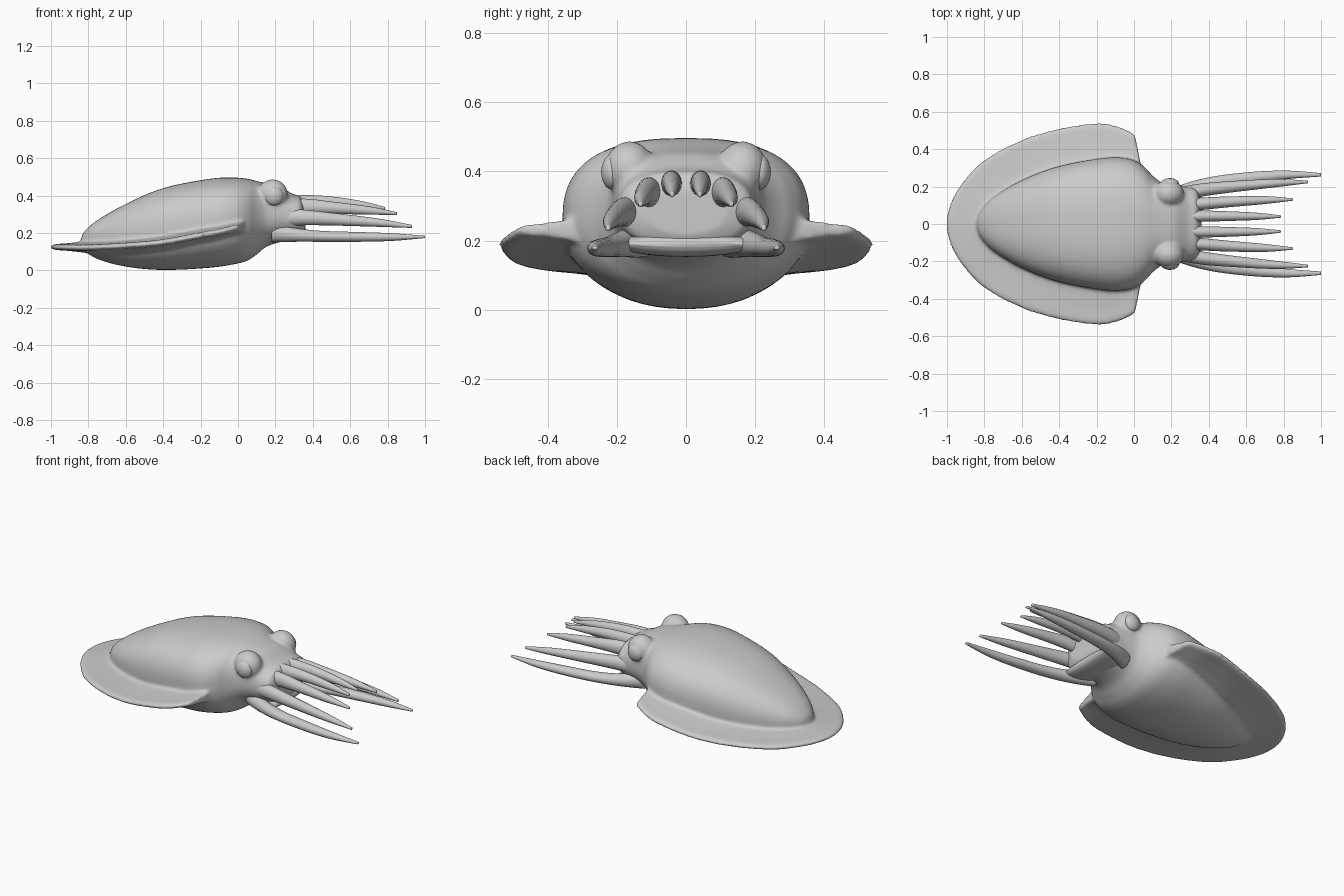
import bpy, bmesh
from math import sin, cos, pi
from mathutils import Vector, Matrix

if "Cube" in bpy.data.objects:
    bpy.data.objects.remove(bpy.data.objects["Cube"])


def resample(rows, n):
    """Smooth (Catmull-Rom) interpolation of station rows."""
    out = []
    for i in range(len(rows) - 1):
        p0, p1, p2, p3 = (rows[max(0, min(len(rows) - 1, i + k))] for k in (-1, 0, 1, 2))
        for s in range(n):
            t = s / n
            out.append([0.5 * (2*b + (c-a)*t + (2*a-5*b+4*c-d)*t*t + (3*b-a-3*c+d)*t**3)
                        for a, b, c, d in zip(p0, p1, p2, p3)])
    return out + [list(rows[-1])]


def loft(bm, rings):
    """Skin closed rings of points and cap both ends."""
    vs = [[bm.verts.new(p) for p in r] for r in rings]
    n = len(vs[0])
    for a, b in zip(vs, vs[1:]):
        for i in range(n):
            bm.faces.new((a[i], a[(i+1) % n], b[(i+1) % n], b[i]))
    bm.faces.new(vs[0][::-1])
    bm.faces.new(vs[-1])


def finish(bm, name):
    bmesh.ops.recalc_face_normals(bm, faces=bm.faces)
    for f in bm.faces:
        f.smooth = True
    me = bpy.data.meshes.new(name)
    bm.to_mesh(me)
    bm.free()
    ob = bpy.data.objects.new(name, me)
    bpy.context.collection.objects.link(ob)
    return ob


def spow(v, e):
    return (1 if v >= 0 else -1) * abs(v) ** e


def body_ring(x, w, top, bot, n=48):
    mid = bot + 0.5 * (top - bot)
    pts = []
    for i in range(n):
        a = 2 * pi * i / n
        c, s = cos(a), sin(a)
        e, h = (0.78, top - mid) if s >= 0 else (0.92, mid - bot)
        pts.append((x, w * spow(c, e), mid + h * spow(s, e)))
    return pts


# mantle and head: x, half width, top z, bottom z
mantle = [(-.84, .02, .17, .13), (-.82, .07, .21, .105), (-.75, .145, .27, .06),
          (-.6, .235, .355, .02), (-.4, .31, .44, .002), (-.15, .355, .49, .014),
          (-.02, .348, .496, .033), (.05, .31, .49, .052), (.1, .258, .478, .085),
          (.15, .222, .466, .125), (.22, .208, .45, .15), (.29, .198, .41, .165),
          (.335, .185, .395, .175), (.36, .12, .35, .215)]
bm = bmesh.new()
loft(bm, [body_ring(*r) for r in resample(mantle, 5)])

# fin skirt: outer x, outer y, inner x, inner y, z
half = [(.005, .475, .05, .25, .232), (-.02, .495, .0, .25, .226), (-.1, .527, -.1, .26, .205),
        (-.2, .541, -.2, .26, .187), (-.4, .512, -.38, .23, .15), (-.6, .452, -.5, .18, .132),
        (-.8, .345, -.6, .13, .122), (-.91, .235, -.66, .09, .122), (-.98, .12, -.69, .045, .124)]
fin = half + [(-1.004, 0, -.7, 0, .125)] + [(a, -b, c, -d, z) for a, b, c, d, z in half[::-1]]
section = [(0, .042), (.25, .038), (.45, .028), (.7, .02), (.9, .016), (.97, .011), (1, 0)]
section += [(t, -h) for t, h in section[-2::-1]]
loft(bm, [[(xi + (xo - xi) * t, yi + (yo - yi) * t, z + h) for t, h in section]
          for xo, yo, xi, yi, z in resample(fin, 6)])

# brow bulges around the eyes
for s in (1, -1):
    bmesh.ops.create_uvsphere(bm, u_segments=32, v_segments=16, radius=1, matrix=
        Matrix.Translation((.185, s * .163, .405)) @ Matrix.Diagonal((.082, .073, .082, 1)))

# fuse mantle, fin and brows into one skin
body = finish(bm, "body_with_fin")
rm = body.modifiers.new("fuse", 'REMESH')
rm.mode = 'VOXEL'
rm.voxel_size = 0.009
rm.use_smooth_shade = True
sm = body.modifiers.new("soften", 'SMOOTH')
sm.factor, sm.iterations = 0.5, 8

# arms, one side: x, y, z, y radius, z radius
arms = {
    "upper_arm": [(.24, .04, .36, .03, .04), (.36, .042, .366, .03, .037), (.5, .042, .365, .026, .03),
                  (.66, .041, .35, .019, .021), (.785, .04, .332, .006, .007)],
    "second_arm": [(.24, .1, .33, .034, .045), (.36, .108, .34, .033, .043), (.5, .118, .335, .029, .033),
                   (.7, .128, .32, .021, .022), (.85, .131, .304, .006, .007)],
    "third_arm": [(.22, .15, .28, .04, .05), (.34, .178, .283, .036, .042), (.5, .197, .274, .031, .034),
                  (.75, .218, .255, .022, .022), (.93, .225, .235, .007, .008)],
    "lower_arm": [(.18, .13, .2, .05, .05), (.3, .185, .19, .04, .037), (.45, .222, .182, .036, .029),
                  (.65, .249, .179, .031, .026), (.83, .263, .178, .022, .02), (1.0, .263, .179, .009, .006)],
}


def mirror(ob):
    m = ob.modifiers.new("mirror", 'MIRROR')
    m.use_axis = (False, True, False)
    m.use_mirror_merge = False


for name, path in arms.items():
    bm = bmesh.new()
    rows = resample(path, 8)
    loft(bm, [[(x, y + ry * cos(2*pi*i/20), z + rz * sin(2*pi*i/20)) for i in range(20)]
              for x, y, z, ry, rz in rows])
    mirror(finish(bm, name))

# web joining the lower arms under the mouth
bm = bmesh.new()
loft(bm, [[(x, w * cos(2*pi*i/32), z + h * sin(2*pi*i/32)) for i in range(32)]
          for x, w, z, h in resample([(.15, .12, .2, .03), (.22, .19, .195, .04),
                                      (.3, .205, .19, .036), (.345, .19, .19, .025),
                                      (.36, .15, .19, .008)], 5)])
finish(bm, "mouth_web")

# eyes
bm = bmesh.new()
bmesh.ops.create_uvsphere(bm, u_segments=32, v_segments=16, radius=1, matrix=
    Matrix.Translation((.192, .213, .398)) @ Matrix.Diagonal((.05, .032, .051, 1)))
mirror(finish(bm, "eye"))
